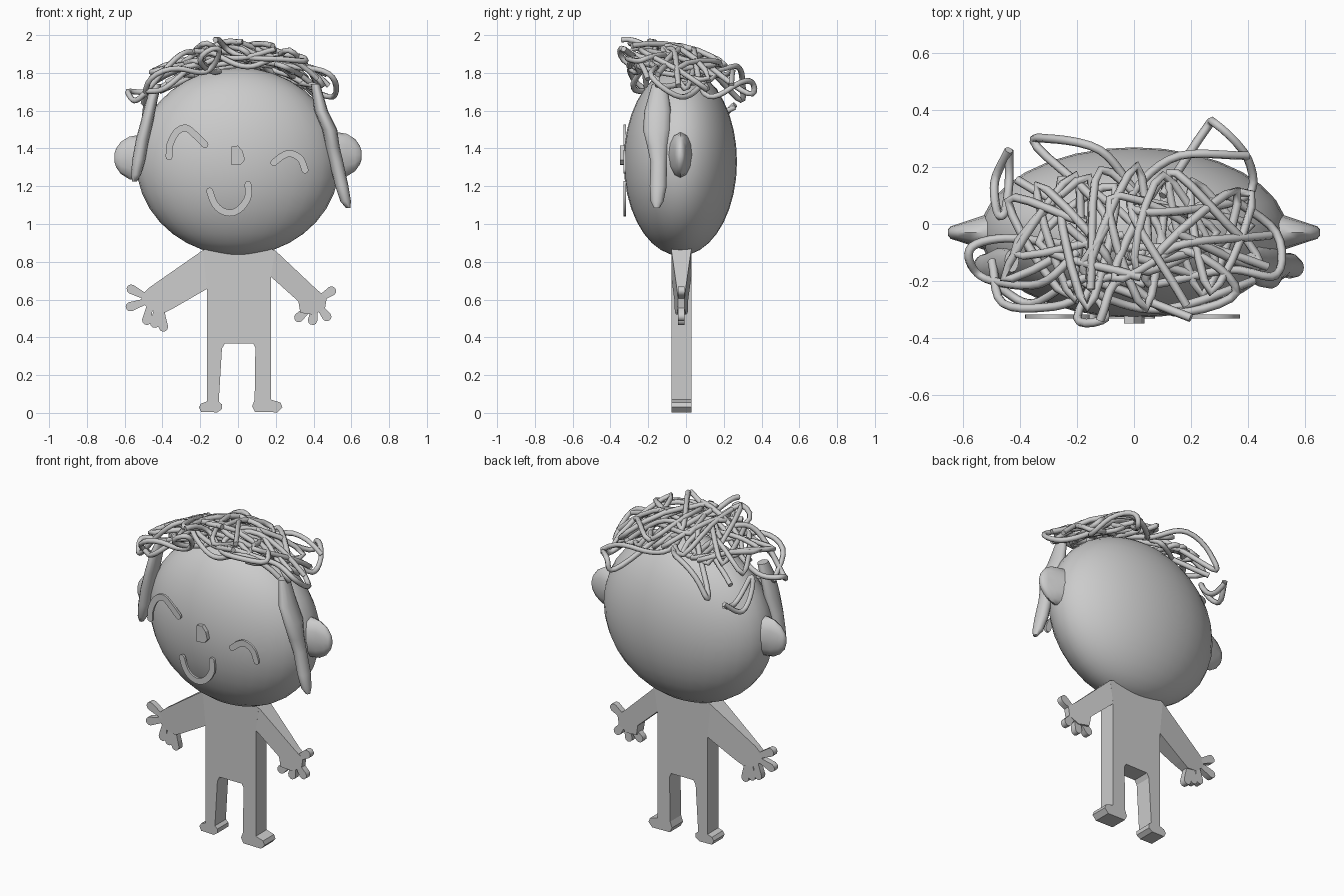
import bpy, bmesh, math, random
from mathutils import Vector

if "Cube" in bpy.data.objects:
    bpy.data.objects.remove(bpy.data.objects["Cube"])

random.seed(11)
GREY = bpy.data.materials.new("plain grey")
GREY.diffuse_color = (0.6, 0.6, 0.6, 1)
GREY.use_nodes = True
GREY.node_tree.nodes["Principled BSDF"].inputs["Base Color"].default_value = GREY.diffuse_color
MID = -0.025            # middle depth of the flat body
HEAD_C, HEAD_R = Vector((0, -0.03, 1.33)), Vector((0.54, 0.3, 0.498))


def finish(name, bm, smooth=None):
    bmesh.ops.recalc_face_normals(bm, faces=bm.faces)
    mesh = bpy.data.meshes.new(name)
    bm.to_mesh(mesh)
    bm.free()
    ob = bpy.data.objects.new(name, mesh)
    bpy.context.collection.objects.link(ob)
    mesh.materials.append(GREY)
    if smooth:
        bpy.ops.object.select_all(action='DESELECT')
        ob.select_set(True)
        bpy.context.view_layer.objects.active = ob
        bpy.ops.object.shade_smooth_by_angle(angle=math.radians(smooth))
    return ob


def slab(name, outline, depth, y=MID, smooth=None):
    """Front outline given depth; depth may be a function of x."""
    half = depth if callable(depth) else (lambda x: depth)
    bm = bmesh.new()
    front = [bm.verts.new((x, y - half(x), z)) for x, z in outline]
    back = [bm.verts.new((x, y + half(x), z)) for x, z in outline]
    bm.faces.new(front)
    bm.faces.new(back[::-1])
    n = len(outline)
    for i in range(n):
        j = (i + 1) % n
        bm.faces.new((front[i], back[i], back[j], front[j]))
    return finish(name, bm, smooth)


def loft(name, rings, u, v, sides=12):
    """Skin oval rings (centre, u radius, v radius) and cap the ends."""
    u, v = Vector(u), Vector(v)
    bm = bmesh.new()
    loops = []
    for c, ru, rv in rings:
        angles = [2 * math.pi * k / sides for k in range(sides)]
        loops.append([bm.verts.new(Vector(c) + u * ru * math.cos(a) + v * rv * math.sin(a)) for a in angles])
    for a, b in zip(loops, loops[1:]):
        for k in range(sides):
            m = (k + 1) % sides
            bm.faces.new((a[k], a[m], b[m], b[k]))
    bm.faces.new(loops[0])
    bm.faces.new(loops[-1])
    return finish(name, bm, 60)


def spline(pts, steps):
    """Smooth path through the points."""
    pts = [Vector(p) for p in pts]
    ext = [2 * pts[0] - pts[1]] + pts + [2 * pts[-1] - pts[-2]]
    out = []
    for i in range(1, len(ext) - 2):
        a, b, c, d = ext[i - 1:i + 3]
        for k in range(steps):
            t = k / steps
            out.append(0.5 * (2 * b + (c - a) * t + (2 * a - 5 * b + 4 * c - d) * t * t
                              + (3 * b - a - 3 * c + d) * t ** 3))
    return out + [pts[-1]]


def ribbon(pts, radius, steps=4, caps=5):
    """Outline of a round-ended stroke; radius is a function of 0..1."""
    path = spline(pts, steps)
    n = len(path) - 1
    left, right = [], []
    for i, p in enumerate(path):
        d = (path[min(i + 1, n)] - path[max(i - 1, 0)]).normalized()
        side = Vector((-d.y, d.x)) * radius(i / n)
        left.append(p + side)
        right.append(p - side)

    def cap(c, start):
        v = start - c
        out = []
        for k in range(1, caps):
            a = -math.pi * k / caps
            out.append(c + Vector((v.x * math.cos(a) - v.y * math.sin(a),
                                   v.x * math.sin(a) + v.y * math.cos(a))))
        return out
    return left + cap(path[-1], left[-1]) + right[::-1] + cap(path[0], right[0])


# Head
bm = bmesh.new()
bmesh.ops.create_uvsphere(bm, u_segments=32, v_segments=18, radius=1)
for v in bm.verts:
    v.co = HEAD_C + v.co * HEAD_R
finish("head", bm, 60)

# Ears: flattened cones with rounded tips
for s, label, z in ((1, "right", 1.365), (-1, "left", 1.35)):
    loft(f"{label}_ear", [((s * x, -0.03, z), ry, rz) for x, ry, rz in
                          ((0.45, 0.085, 0.12), (0.53, 0.06, 0.12), (0.575, 0.045, 0.113),
                           (0.62, 0.03, 0.085), (0.645, 0.022, 0.05), (0.655, 0.01, 0.02))],
         (0, 1, 0), (0, 0, 1))

# Torso and legs
slab("torso_and_legs", [
    (-0.185, 0.862), (-0.165, 0.656), (-0.165, 0.06), (-0.195, 0.05), (-0.207, 0.03), (-0.195, 0.005),
    (-0.11, 0.003), (-0.085, 0.02), (-0.085, 0.045), (-0.102, 0.06), (-0.085, 0.34), (-0.07, 0.367),
    (0.08, 0.367), (0.092, 0.345), (0.088, 0.07), (0.075, 0.035), (0.09, 0.005), (0.21, 0.003),
    (0.235, 0.03), (0.225, 0.055), (0.175, 0.07), (0.175, 0.72), (0.195, 0.86), (0.1, 0.9), (-0.1, 0.9)], 0.053)


# Arms and palms, thinner toward the hands
def arm_depth(x):
    t = min(1, max(0, (abs(x) - 0.19) / 0.26))
    return 0.053 - 0.035 * t


slab("left_arm", [(-0.165, 0.656), (-0.34, 0.555), (-0.39, 0.53), (-0.46, 0.54), (-0.515, 0.59),
                  (-0.5, 0.635), (-0.465, 0.667), (-0.185, 0.862)], arm_depth)
slab("right_arm", [(0.175, 0.72), (0.32, 0.59), (0.33, 0.53), (0.4, 0.52), (0.46, 0.55),
                   (0.47, 0.61), (0.42, 0.65), (0.195, 0.862)], arm_depth)

# Fingers, fuller at the tips
hands = {"left": ((-0.46, 0.6), [(-0.565, 0.655), (-0.57, 0.562), (-0.483, 0.49), (-0.44, 0.475), (-0.395, 0.455)]),
         "right": ((0.41, 0.59), [(0.495, 0.645), (0.47, 0.51), (0.395, 0.49), (0.322, 0.505)])}
for label, (palm, tips) in hands.items():
    for i, tip in enumerate(tips):
        base = Vector(palm).lerp(Vector(tip), 0.3)
        if label == "left" and i > 2:
            base.x += 0.03
        slab(f"{label}_finger", ribbon([base, tip], lambda t: 0.016 + 0.009 * t, 3), 0.018, smooth=50)

# Face: closed eyes, smile and nose
strokes = {
    "left_eye": [(-0.365, 1.355), (-0.36, 1.42), (-0.325, 1.487), (-0.275, 1.508), (-0.225, 1.47), (-0.175, 1.42)],
    "right_eye": [(0.19, 1.325), (0.235, 1.36), (0.28, 1.373), (0.33, 1.345), (0.355, 1.285)],
    "mouth": [(-0.15, 1.175), (-0.125, 1.11), (-0.085, 1.07), (-0.03, 1.06), (0.02, 1.09), (0.053, 1.145), (0.053, 1.21)]}
for name, pts in strokes.items():
    slab(name, ribbon(pts, lambda t: 0.018), 0.007, y=-0.325, smooth=50)
slab("nose", [(-0.035, 1.41), (0, 1.415), (0.025, 1.385), (0.037, 1.34), (0.015, 1.315), (-0.035, 1.312)],
     0.03, y=-0.32)

# Side locks: lumpy hanging strands (centre, x radius, y radius)
locks = {
    "left_lock": [((-0.43, -0.13, 1.74), 0.025, 0.04), ((-0.455, -0.14, 1.66), 0.03, 0.055),
                  ((-0.48, -0.145, 1.55), 0.033, 0.06), ((-0.505, -0.15, 1.45), 0.035, 0.05),
                  ((-0.525, -0.15, 1.34), 0.035, 0.045), ((-0.54, -0.15, 1.26), 0.026, 0.035),
                  ((-0.548, -0.15, 1.225), 0.012, 0.015)],
    "right_lock": [((0.41, -0.14, 1.74), 0.025, 0.04), ((0.44, -0.15, 1.6), 0.036, 0.07),
                   ((0.485, -0.155, 1.5), 0.04, 0.073), ((0.5, -0.15, 1.41), 0.038, 0.055),
                   ((0.52, -0.145, 1.33), 0.037, 0.043), ((0.55, -0.147, 1.2), 0.035, 0.045),
                   ((0.57, -0.153, 1.12), 0.028, 0.034), ((0.583, -0.155, 1.085), 0.012, 0.015)]}
for name, rings in locks.items():
    loft(name, rings, (1, 0, 0), (0, 1, 0))


# Scribbled hair: wandering loops laid over the crown
def hair(name, pts, lift=0.0):
    phase = random.uniform(0, 6)
    cu = bpy.data.curves.new(name, 'CURVE')
    cu.dimensions = '3D'
    cu.bevel_depth = 0.0155
    cu.bevel_resolution = 1
    cu.use_fill_caps = True
    path = spline(pts, 5)
    sp = cu.splines.new('POLY')
    sp.points.add(len(path) - 1)
    for i, p in enumerate(path):
        z = 1.89 - 0.75 * p.x ** 2 - (0.32 if p.y > 0 else 0.15) * p.y + lift + 0.05 * math.sin(phase + i * 0.4)
        q = 1 - (p.x / HEAD_R.x) ** 2 - ((p.y - HEAD_C.y) / HEAD_R.y) ** 2
        if q > 0:
            z = max(z, HEAD_C.z + HEAD_R.z * math.sqrt(q) + 0.012)
        sp.points[i].co = (p.x, p.y, min(z, 1.985), 1)
    cu.materials.append(GREY)
    bpy.context.collection.objects.link(bpy.data.objects.new(name, cu))


loops = [
    [(-0.44, 0.26), (-0.49, 0.15), (-0.48, 0.04), (-0.455, 0.04), (-0.44, 0.14), (-0.44, 0.26)],
    [(-0.25, -0.07), (-0.45, -0.05), (-0.57, -0.08), (-0.57, -0.15), (-0.5, -0.2), (-0.33, -0.21), (-0.2, -0.1)],
    [(-0.5, -0.13), (-0.46, -0.28), (-0.28, -0.29), (-0.15, -0.25), (-0.1, -0.33), (-0.2, -0.33), (-0.1, -0.12)],
    [(0.2, -0.33), (0, -0.25), (-0.18, -0.16), (-0.1, 0.03), (-0.34, 0.27), (-0.3, 0.3), (-0.12, 0.26), (0.0, 0.12)],
    [(0.1, 0.1), (0.25, 0.33), (0.29, 0.35), (0.4, 0.23), (0.4, 0.1), (0.2, 0.05), (0, 0.05), (0.02, 0.14),
     (0.16, 0.24), (0.4, 0.24)],
    [(0.33, 0.1), (0.5, -0.03), (0.5, -0.18), (0.33, -0.16), (0.05, -0.21), (0.14, -0.08), (0.48, -0.04)],
    [(-0.12, -0.34), (-0.05, -0.2), (0.14, -0.31), (0.36, -0.24), (0.2, -0.1), (-0.12, -0.08)],
    [(-0.48, -0.22), (-0.36, -0.28), (-0.2, -0.2), (-0.1, -0.26), (0.05, -0.3), (0.2, -0.28), (0.42, -0.2)]]
for pts in loops:
    hair("hair_loop", pts, -0.05 if pts[0][0] < -0.4 else 0)
for k in range(8):
    cx = -0.32 + 0.09 * k
    pts, a = [], random.uniform(0, 6)
    for i in range(7):
        a += random.uniform(2.0, 2.9)
        r = random.uniform(0.75, 1)
        pts.append((max(-0.48, min(0.48, cx + 0.2 * r * math.cos(a))), -0.04 + 0.26 * r * math.sin(a)))
    hair("hair_scribble", pts)
